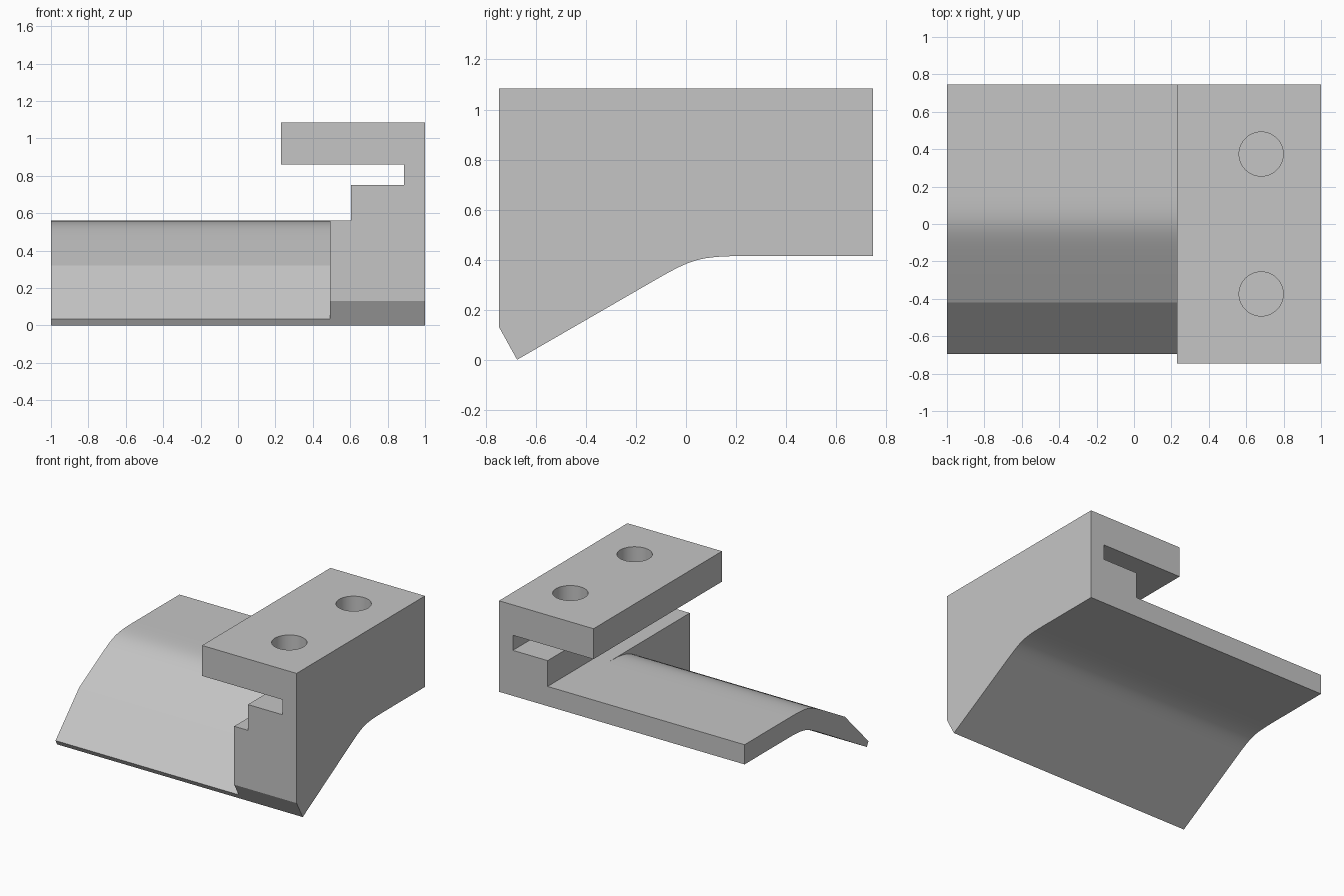
import bpy, bmesh, math
from mathutils import Vector

if "Cube" in bpy.data.objects:
    bpy.data.objects.remove(bpy.data.objects["Cube"], do_unlink=True)

grey = bpy.data.materials.new("plain grey")
grey.use_nodes = True
grey.diffuse_color = (0.56, 0.56, 0.56, 1)
grey.node_tree.nodes["Principled BSDF"].inputs["Base Color"].default_value = grey.diffuse_color


def bend(start, corner, end, steps=16):
    """Soft bend between two straight runs that meet at a corner."""
    a, c, b = Vector(start), Vector(corner), Vector(end)
    points = []
    for i in range(steps + 1):
        t = i / steps
        points.append(tuple(a * (1 - t) ** 3 + c * 3 * t * (1 - t) + b * t ** 3))
    return points


def prism(name, profile, axis, low, high):
    """Extrude a (y, z) profile along x, or an (x, z) profile along y."""
    bm = bmesh.new()
    place = (lambda u, v: (low, u, v)) if axis == "x" else (lambda u, v: (u, low, v))
    face = bm.faces.new([bm.verts.new(place(u, v)) for u, v in profile])
    moved = bmesh.ops.extrude_face_region(bm, geom=[face])["geom"]
    step = Vector((high - low, 0, 0)) if axis == "x" else Vector((0, high - low, 0))
    bmesh.ops.translate(bm, vec=step, verts=[g for g in moved if isinstance(g, bmesh.types.BMVert)])
    bmesh.ops.recalc_face_normals(bm, faces=bm.faces)
    mesh = bpy.data.meshes.new(name)
    bm.to_mesh(mesh)
    bm.free()
    obj = bpy.data.objects.new(name, mesh)
    bpy.context.collection.objects.link(obj)
    mesh.materials.append(grey)
    return obj


# Solid bracket with bent underside and chamfered front toe
underside = bend((-0.15, 0.303), (0.044, 0.415), (0.33, 0.415))
outline = [(-0.747, 1.085), (-0.747, 0.13), (-0.675, 0)] + underside + [(0.747, 0.415), (0.747, 1.085)]
bracket = prism("bracket", outline, "x", -1, 1)

# Space above the plate, including the stepped slot under the flange
slot = [(0.23, 1.2), (-1.1, 1.2), (-1.1, 0.56), (0.604, 0.56),
        (0.604, 0.75), (0.887, 0.75), (0.887, 0.861), (0.23, 0.861)]
cutters = [prism("slot_cutter", slot, "y", -0.9, 0.9)]

# Sloping top of the plate
slope = [(-0.8, 0.65), (-0.8, -0.074), (-0.695, 0.035), (-0.42, 0.32)]
slope += bend((-0.2, 0.446), (0.003, 0.56), (0.3, 0.56)) + [(0.3, 0.65)]
cutters.append(prism("slope_cutter", slope, "x", -1.1, 0.492))

# Two round pockets in the flange
for y in (-0.374, 0.374):
    bpy.ops.mesh.primitive_cylinder_add(vertices=64, radius=0.118, depth=0.36, location=(0.68, y, 1.085))
    pocket = bpy.context.object
    pocket.name = "pocket_cutter"
    pocket.data.materials.append(grey)
    cutters.append(pocket)

for cutter in cutters:
    cut = bracket.modifiers.new(cutter.name, "BOOLEAN")
    cut.operation = "DIFFERENCE"
    cut.solver = "EXACT"
    cut.object = cutter

# Bake the cuts and remove the cutters
bpy.context.view_layer.update()
baked = bpy.data.meshes.new_from_object(bracket.evaluated_get(bpy.context.evaluated_depsgraph_get()))
bracket.modifiers.clear()
bracket.data = baked
for cutter in cutters:
    bpy.data.objects.remove(cutter, do_unlink=True)

bpy.ops.object.select_all(action="DESELECT")
bracket.select_set(True)
bpy.context.view_layer.objects.active = bracket
bpy.ops.object.shade_smooth_by_angle(angle=math.radians(12))
